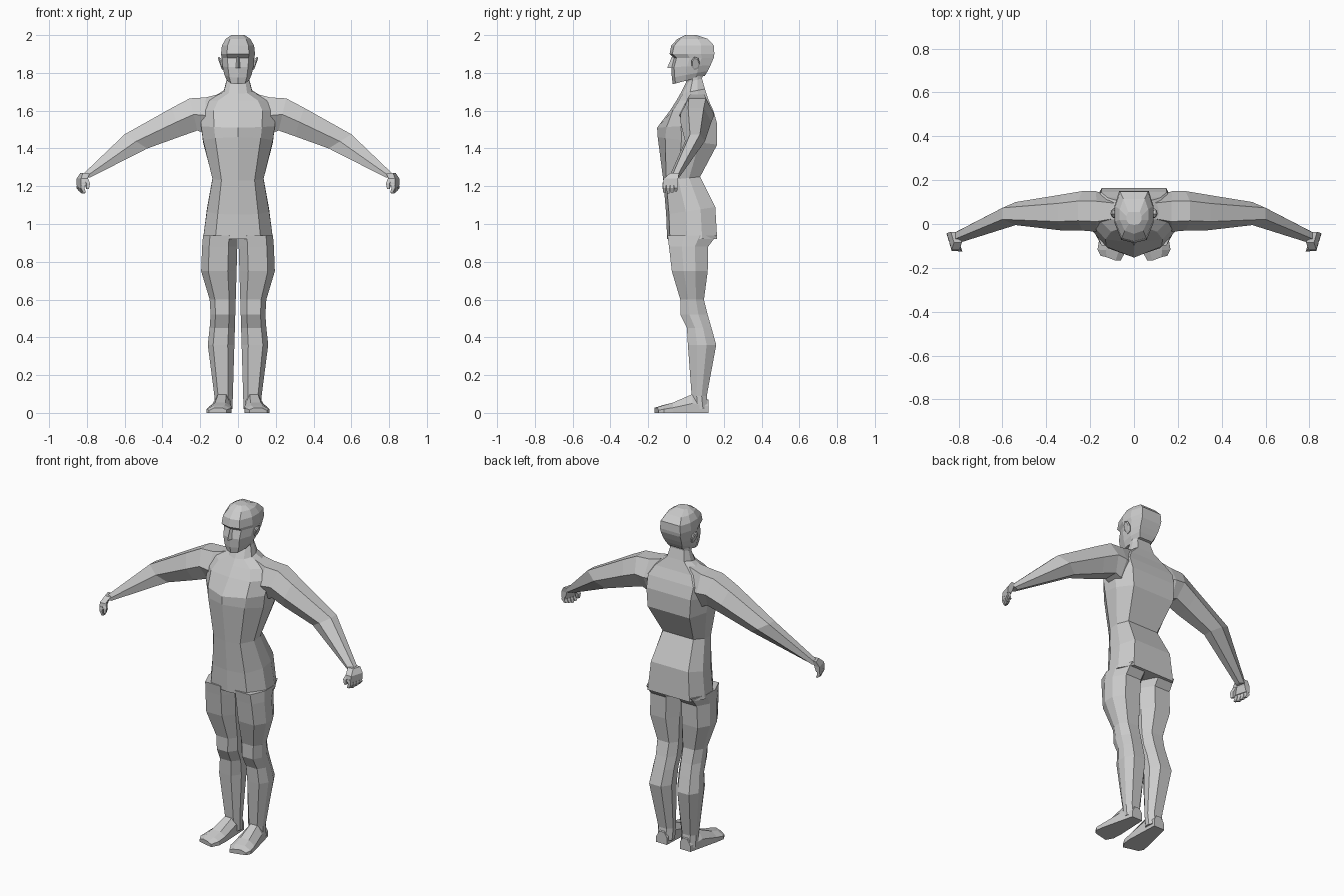
import bpy
import bmesh
import math

default_cube = bpy.data.objects.get("Cube")
if default_cube:
    bpy.data.objects.remove(default_cube, do_unlink=True)

# One plain grey for the whole figure
grey = bpy.data.materials.new("plain grey")
grey.use_nodes = True
colour = (.6, .6, .6, 1)
grey.diffuse_color = colour
grey.node_tree.nodes["Principled BSDF"].inputs["Base Color"].default_value = colour


def loft(name, rings, mirrored=True):
    """Skin a list of equal-length point rings and cap both ends."""
    bm = bmesh.new()
    loops = [[bm.verts.new(point) for point in ring] for ring in rings]
    for lower, upper in zip(loops, loops[1:]):
        for index in range(len(lower)):
            before = index - 1
            bm.faces.new((lower[before], lower[index], upper[index], upper[before]))
    bm.faces.new(loops[0])
    bm.faces.new(loops[-1])
    bmesh.ops.recalc_face_normals(bm, faces=bm.faces)
    mesh = bpy.data.meshes.new(name)
    bm.to_mesh(mesh)
    bm.free()
    mesh.materials.append(grey)
    obj = bpy.data.objects.new(name, mesh)
    bpy.context.collection.objects.link(obj)
    if mirrored:
        modifier = obj.modifiers.new("Mirror", 'MIRROR')
        modifier.use_mirror_merge = False


def mix(start, end, amount):
    return start + (end - start) * amount


def body_section(z, half, front, back, tilt=0, slope=.015):
    """Symmetric ten-sided section whose back is raised by the tilt."""
    side = [(0, front), (half * .65, front + slope), (half, mix(front, back, .4)),
            (half, mix(front, back, .7)), (half * .75, back), (0, back)]
    outline = side + [(-x, y) for x, y in side[-2:0:-1]]
    return [(x, y, z + tilt * (y - front) / (back - front)) for x, y in outline]


def leg_section(z, outer, front, back):
    """Eight-sided upright section with chamfered corners."""
    inner = .03 * (1 - z)
    near, far = mix(front, back, .33), mix(front, back, .66)
    left, right = mix(inner, outer, .25), mix(inner, outer, .8)
    outline = [(left, front), (right, front), (outer, near), (outer, far),
               (right, back), (left, back), (inner, far), (inner, near)]
    return [(x, y, z) for x, y in outline]


def arm_section(upper, lower, front, back):
    """Six-sided section between an upper and a lower edge, each given as x, z."""
    near, far = mix(front, back, .25), mix(front, back, .75)
    middle_x = mix(upper[0], lower[0], .5)
    middle_z = mix(upper[1], lower[1], .5)
    return [(upper[0], near, upper[1]), (upper[0], far, upper[1]),
            (middle_x, back, middle_z), (lower[0], far, lower[1]),
            (lower[0], near, lower[1]), (middle_x, front, middle_z)]


def foot_section(y, half, height):
    """Low section with a bevelled top; the toe line slants to the outside."""
    centre = .09 - y / 10
    inner, outer = centre - half, centre + half
    outer_y = y + max(0, -y - .1) / 3
    return [(inner, y, 0), (outer, outer_y, 0), (outer, outer_y, height / 2),
            (mix(inner, outer, .7), mix(y, outer_y, .7), height),
            (mix(inner, outer, .25), y, height), (inner, y, height * .6)]


def box_section(x, y, z, thick, wide):
    """Level rectangle, turned slightly to follow the knuckles."""
    skew = wide * .3
    return [(x - thick - skew, y - wide, z), (x + thick - skew, y - wide, z),
            (x + thick + skew, y + wide, z), (x - thick + skew, y + wide, z)]


def ear_section(x, size):
    angles = [math.tau * step / 7 for step in range(7)]
    return [(x + .01 * math.sin(angle), .05 + .024 * size * math.cos(angle),
             1.85 + .036 * size * math.sin(angle)) for angle in angles]


def nose_section(z, half, tip):
    return [(-half, -.06, z), (0, tip, z), (half, -.06, z)]


# Torso from hips to neck
loft("torso", [
    body_section(z=.92, half=.185, front=-.1, back=.165),
    body_section(z=1.05, half=.165, front=-.105, back=.155, tilt=.04),
    body_section(z=1.23, half=.135, front=-.12, back=.075, tilt=.02),
    body_section(z=1.46, half=.185, front=-.15, back=.165, tilt=-.04, slope=.04),
    body_section(z=1.51, half=.195, front=-.153, back=.165, tilt=.02, slope=.05),
    body_section(z=1.6, half=.2, front=-.085, back=.145),
    body_section(z=1.655, half=.16, front=-.05, back=.12),
    body_section(z=1.69, half=.075, front=-.03, back=.1, tilt=.025),
    body_section(z=1.75, half=.06, front=0, back=.085, tilt=.02),
    body_section(z=1.8, half=.06, front=0, back=.09),
], mirrored=False)

# Head from jaw to crown, with an overhanging brow
loft("head", [
    body_section(z=1.74, half=.057, front=-.07, back=.1, tilt=.045),
    body_section(z=1.775, half=.072, front=-.075, back=.115, tilt=.035),
    body_section(z=1.83, half=.082, front=-.078, back=.13, tilt=.01),
    body_section(z=1.88, half=.086, front=-.065, back=.147),
    body_section(z=1.9, half=.09, front=-.087, back=.15),
    body_section(z=1.945, half=.085, front=-.078, back=.148),
    body_section(z=1.98, half=.065, front=-.045, back=.115),
    body_section(z=2, half=.035, front=-.005, back=.055, slope=.005),
], mirrored=False)

# Nose wedge
loft("nose", [
    nose_section(z=1.825, half=.02, tip=-.1),
    nose_section(z=1.885, half=.008, tip=-.075),
], mirrored=False)

# Ears, flaring outwards
loft("ear", [
    ear_section(x=.07, size=.6),
    ear_section(x=.092, size=1),
    ear_section(x=.097, size=.75),
])

# Arms from inside the shoulder to the wrist
loft("arm", [
    arm_section(upper=(.09, 1.69), lower=(.15, 1.46), front=-.01, back=.13),
    arm_section(upper=(.17, 1.67), lower=(.18, 1.48), front=-.035, back=.15),
    arm_section(upper=(.255, 1.665), lower=(.215, 1.495), front=-.03, back=.15),
    arm_section(upper=(.35, 1.615), lower=(.3, 1.465), front=-.03, back=.135),
    arm_section(upper=(.6, 1.475), lower=(.48, 1.4), front=-.005, back=.1),
    arm_section(upper=(.835, 1.25), lower=(.785, 1.245), front=-.09, back=-.035),
])

# Hands: palm, four hanging fingers and a thumb
loft("palm", [
    box_section(x=.81, y=-.06, z=1.27, thick=.018, wide=.024),
    box_section(x=.825, y=-.08, z=1.24, thick=.018, wide=.038),
    box_section(x=.83, y=-.084, z=1.205, thick=.012, wide=.04),
])
for place, finger in enumerate(("index", "middle", "ring", "little")):
    y = mix(-.114, -.054, place / 3)
    x = mix(.821, .839, place / 3)
    tip = 1.162 + abs(place - 1) / 200
    loft(finger + "_finger", [
        box_section(x, y, z=1.22, thick=.01, wide=.009),
        box_section(x + .004, y, z=1.19, thick=.009, wide=.009),
        box_section(x - .007, y, z=tip, thick=.007, wide=.007),
    ])
loft("thumb", [
    box_section(x=.81, y=-.1, z=1.245, thick=.011, wide=.012),
    box_section(x=.796, y=-.115, z=1.215, thick=.01, wide=.01),
    box_section(x=.797, y=-.118, z=1.185, thick=.006, wide=.007),
])

# Legs from hip to ankle
loft("leg", [
    leg_section(z=.94, outer=.185, front=-.098, back=.162),
    leg_section(z=.88, outer=.19, front=-.09, back=.117),
    leg_section(z=.75, outer=.195, front=-.075, back=.115),
    leg_section(z=.6, outer=.15, front=-.03, back=.095),
    leg_section(z=.52, outer=.145, front=-.03, back=.115),
    leg_section(z=.45, outer=.15, front=.005, back=.135),
    leg_section(z=.36, outer=.16, front=.01, back=.16),
    leg_section(z=.09, outer=.125, front=.03, back=.11),
    leg_section(z=.02, outer=.125, front=.035, back=.118),
])

# Feet from heel to toe
loft("foot", [
    foot_section(y=.12, half=.035, height=.07),
    foot_section(y=.035, half=.047, height=.1),
    foot_section(y=-.07, half=.062, height=.054),
    foot_section(y=-.125, half=.064, height=.04),
    foot_section(y=-.167, half=.046, height=.027),
])
